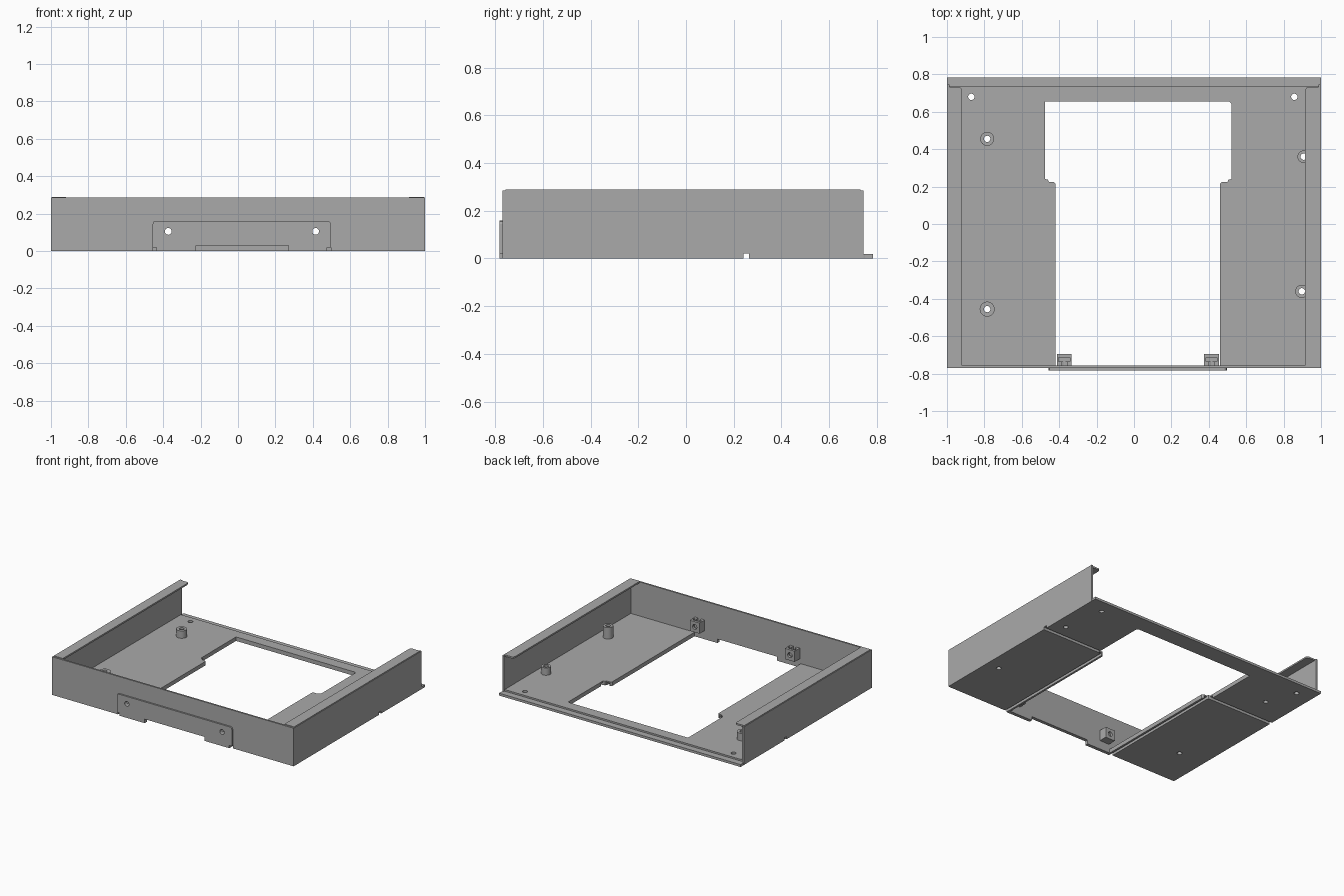
import bpy, bmesh, math
from mathutils import Matrix, Vector

if "Cube" in bpy.data.objects:
    bpy.data.objects.remove(bpy.data.objects["Cube"], do_unlink=True)

grey = bpy.data.materials.new("sheet grey")
grey.use_nodes = True
grey.diffuse_color = (0.4, 0.4, 0.4, 1)
grey.node_tree.nodes["Principled BSDF"].inputs["Base Color"].default_value = (0.4, 0.4, 0.4, 1)


def finish(name, bm):
    bmesh.ops.recalc_face_normals(bm, faces=bm.faces)
    mesh = bpy.data.meshes.new(name)
    bm.to_mesh(mesh)
    bm.free()
    mesh.materials.append(grey)
    obj = bpy.data.objects.new(name, mesh)
    bpy.context.collection.objects.link(obj)
    return obj


def prism(name, points, low, high, axis="z"):
    """Extrude an outline: (x, y) along z, or (x, z) along y."""
    bm = bmesh.new()
    place = (lambda a, b: (a, b, low)) if axis == "z" else (lambda a, b: (a, low, b))
    face = bm.faces.new([bm.verts.new(place(*p)) for p in points])
    new = bmesh.ops.extrude_face_region(bm, geom=[face])["geom"]
    shift = Vector((0, 0, high - low)) if axis == "z" else Vector((0, high - low, 0))
    bmesh.ops.translate(bm, vec=shift, verts=[v for v in new if isinstance(v, bmesh.types.BMVert)])
    return finish(name, bm)


def box(name, x0, x1, y0, y1, z0, z1):
    return prism(name, [(x0, y0), (x1, y0), (x1, y1), (x0, y1)], z0, z1)


def cylinder(name, centre, radius, depth, along_y=False):
    bm = bmesh.new()
    turn = Matrix.Rotation(math.pi / 2, 4, "X") if along_y else Matrix()
    bmesh.ops.create_cone(bm, cap_ends=True, segments=32, radius1=radius, radius2=radius,
                          depth=depth, matrix=Matrix.Translation(centre) @ turn)
    return finish(name, bm)


def cut(obj, cutters):
    for cutter in cutters:
        cutter.hide_render = True
        mod = obj.modifiers.new("cut", "BOOLEAN")
        mod.operation = "DIFFERENCE"
        mod.solver = "EXACT"
        mod.object = cutter
        bpy.context.view_layer.objects.active = obj
        bpy.ops.object.modifier_apply(modifier=mod.name)


FLOOR, WALL = 0.03, 0.013
FRONT, INNER, REAR = -0.77, -0.757, 0.735

# Cutters: underside grooves, front notch and screw holes
cross_grooves = [box("cross_groove", -1.1, -0.435, 0.24, 0.265, -0.1, 0.02),
                 box("cross_groove", 0.475, 1.1, 0.24, 0.265, -0.1, 0.02)]
long_grooves = [box("long_groove", x, x + 0.021, -0.9, 0.265, -0.1, 0.0201)
                for x in (-0.456, 0.475)]
front_notch = box("notch", -0.225, 0.27, -0.9, -0.7, -0.1, 0.03)
bracket_x = (-0.373, 0.415)
front_holes = [cylinder("screw_hole", (x, -0.75, 0.105), 0.018, 0.2, True) for x in bracket_x]
posts = [(-0.785, 0.455, 0.037, 0.085), (-0.785, -0.455, 0.04, 0.115),
         (0.907, 0.36, 0.033, 0.085), (0.897, -0.36, 0.035, 0.115)]
post_holes = [cylinder("post_hole", (x, y, 0), 0.017, 0.6) for x, y, r, h in posts]
corner_holes = [cylinder("corner_hole", (x, 0.68, 0), 0.017, 0.6) for x in (-0.87, 0.857)]
helpers = cross_grooves + long_grooves + [front_notch] + front_holes + post_holes + corner_holes

# Floor with a stepped opening that runs out to the front wall
side = 1 - WALL
outline = [(-side, INNER), (-0.42, INNER), (-0.42, 0.215), (-0.43, 0.225), (-0.455, 0.225),
           (-0.46, 0.237), (-0.475, 0.24), (-0.475, 0.655), (0.51, 0.655), (0.52, 0.645),
           (0.52, 0.24), (0.505, 0.237), (0.5, 0.225), (0.47, 0.225), (0.46, 0.215),
           (0.46, INNER), (side, INNER), (side, REAR), (-side, REAR)]
floor = prism("floor", outline, 0, FLOOR)
cut(floor, cross_grooves + long_grooves + post_holes + corner_holes)

# Low lip along the rear edge
prism("rear_lip", [(-0.99, REAR), (0.99, REAR), (1, 0.75), (1, 0.783), (-1, 0.783), (-1, 0.75)],
      0, 0.018)

# Front wall
front_wall = box("front_wall", -1, 1, FRONT, INNER, 0, 0.285)
cut(front_wall, long_grooves + [front_notch] + front_holes)

# Raised plate on the front wall
plate = prism("front_plate", [(-0.456, 0), (0.496, 0), (0.496, 0.145), (0.492, 0.156),
                              (0.481, 0.16), (-0.441, 0.16), (-0.452, 0.156), (-0.456, 0.145)],
              -0.782, FRONT, "y")
cut(plate, long_grooves + [front_notch] + front_holes)

# Side walls with inward top flanges
for s, name, reach in ((-1, "right", 0.92), (1, "left", 0.915)):
    wall = box(name + "_wall", s * side, s, INNER, 0.745, 0, 0.285)
    cut(wall, cross_grooves)
    prism(name + "_flange", [(s * 0.995, INNER), (s * reach, INNER), (s * reach, 0.715),
                             (s * (reach + 0.005), 0.727), (s * (reach + 0.015), 0.732),
                             (s * 0.995, 0.732)], 0.277, 0.289)

# Hollow mounting posts
for (x, y, r, h), hole in zip(posts, post_holes):
    post = cylinder("mounting_post", (x, y, (h + FLOOR) / 2), r, h - FLOOR)
    cut(post, [hole])
    bpy.ops.object.select_all(action="DESELECT")
    post.select_set(True)
    bpy.ops.object.shade_smooth_by_angle(angle=math.radians(35))

# Nut holders behind the front plate, open at the top
for x, hole in zip(bracket_x, front_holes):
    holder = box("nut_holder", x - 0.04, x + 0.04, INNER, -0.695, 0.065, 0.145)
    slots = [box("nut_slot", x - 0.03, x + 0.03, -0.735, -0.713, 0.08, 0.2),
             box("bolt_slot", x - 0.014, x + 0.014, -0.8, -0.72, 0.09, 0.2)]
    cut(holder, slots + [hole])
    helpers += slots

for helper in helpers:
    bpy.data.objects.remove(helper, do_unlink=True)
